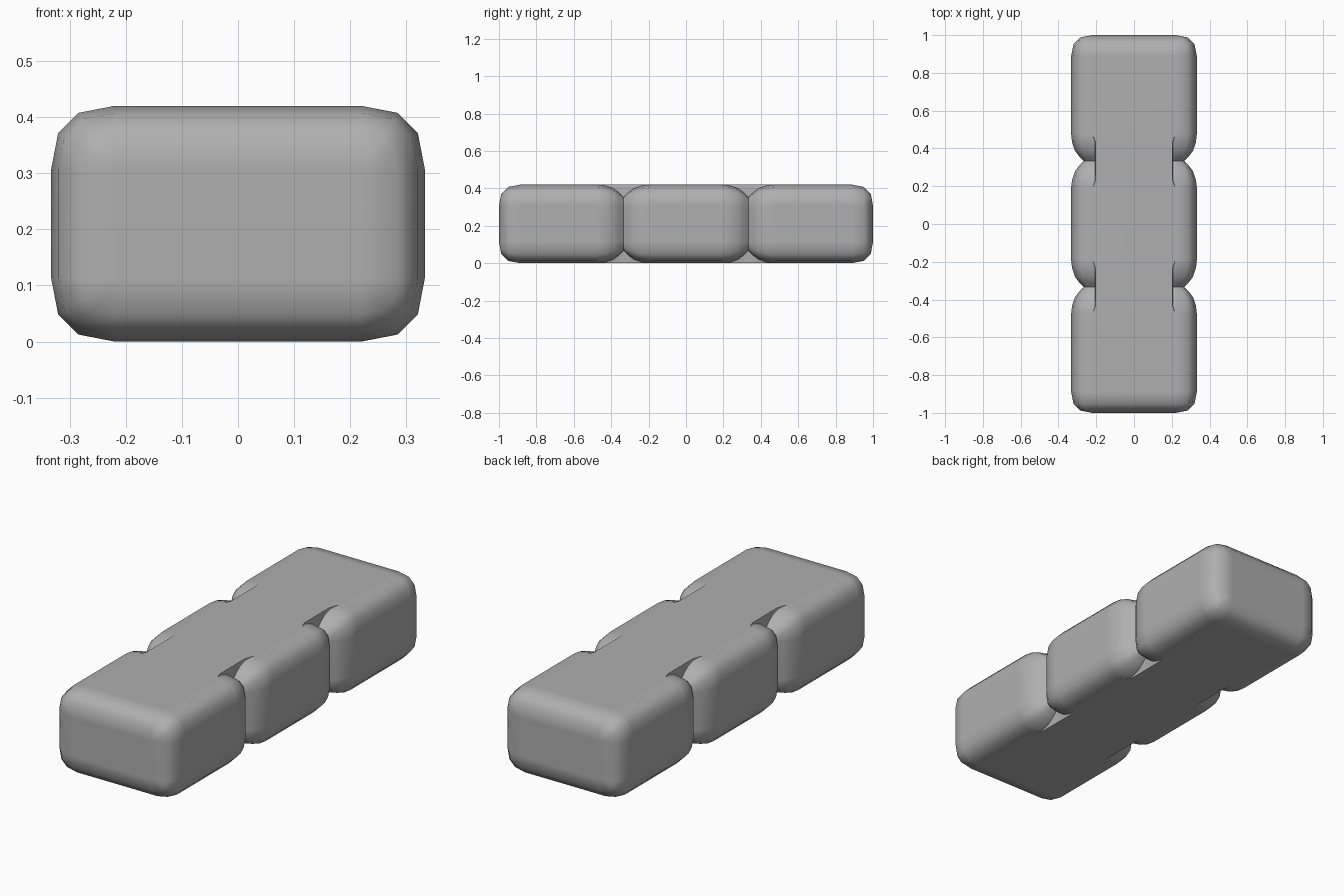
import bpy, bmesh

if "Cube" in bpy.data.objects:
    bpy.data.objects.remove(bpy.data.objects["Cube"])

HX, HZ, R = 0.333, 0.21, 0.113      # half width, half height, edge radius
ARC = [(0, 1), (0.57, 0.89), (0.89, 0.57), (1, 0)]


def ring(inset, pinched):
    """Rounded cross-section shrunk by inset; a pinch keeps the flat core full height."""
    r = R - inset
    cx, cz = HX - R, HZ - R
    arc = [(cx + a * r, cz + b * r) for a, b in ARC]
    if pinched:
        q = [(0.203, HZ), (0.206, HZ - inset)] + arc
    else:
        q = [arc[0], arc[0]] + arc
    half = q + [(x, -z) for x, z in reversed(q)]
    full = half + [(-x, z) for x, z in reversed(half)]
    return [(x, z + HZ) for x, z in full]


# Stations along the length: (y, inset, pinched)
PINCH = [(0.145, 0), (0.1, 0.005), (0.055, 0.02), (0.025, 0.042), (0, 0.067)]
stations = []
for c in (-1 / 3, 1 / 3):
    for t, d in PINCH:
        for s in ((-1, 1) if t else (1,)):
            stations.append((c + s * t, d, d > 0))
for s in (-1, 1):
    for a, b in ARC:
        stations.append((s * (1 - R + a * R), (1 - b) * R, False))
stations.sort()

# Three-segment bar lofted through the stations
bm = bmesh.new()
rings = [[bm.verts.new((x, y, z)) for x, z in ring(d, p)] for y, d, p in stations]
n = len(rings[0])
for a, b in zip(rings, rings[1:]):
    for i in range(n):
        j = (i + 1) % n
        bm.faces.new((a[i], a[j], b[j], b[i]))
bm.faces.new(rings[0])
bm.faces.new(rings[-1])
bmesh.ops.remove_doubles(bm, verts=bm.verts, dist=0.0005)
bmesh.ops.recalc_face_normals(bm, faces=bm.faces)
me = bpy.data.meshes.new("segmented_bar")
bm.to_mesh(me)
bm.free()
ob = bpy.data.objects.new("segmented_bar", me)
bpy.context.collection.objects.link(ob)
bpy.context.view_layer.objects.active = ob
ob.select_set(True)
bpy.ops.object.shade_smooth_by_angle(angle=0.7)

# Keep the large faces flat-shaded between the rounded edges
wn = ob.modifiers.new("weighted", 'WEIGHTED_NORMAL')
wn.keep_sharp = True
wn.weight = 90

# Dark grey finish
mat = bpy.data.materials.new("dark_grey")
mat.diffuse_color = (0.43, 0.43, 0.43, 1)
mat.use_nodes = True
mat.node_tree.nodes["Principled BSDF"].inputs["Base Color"].default_value = mat.diffuse_color
me.materials.append(mat)
